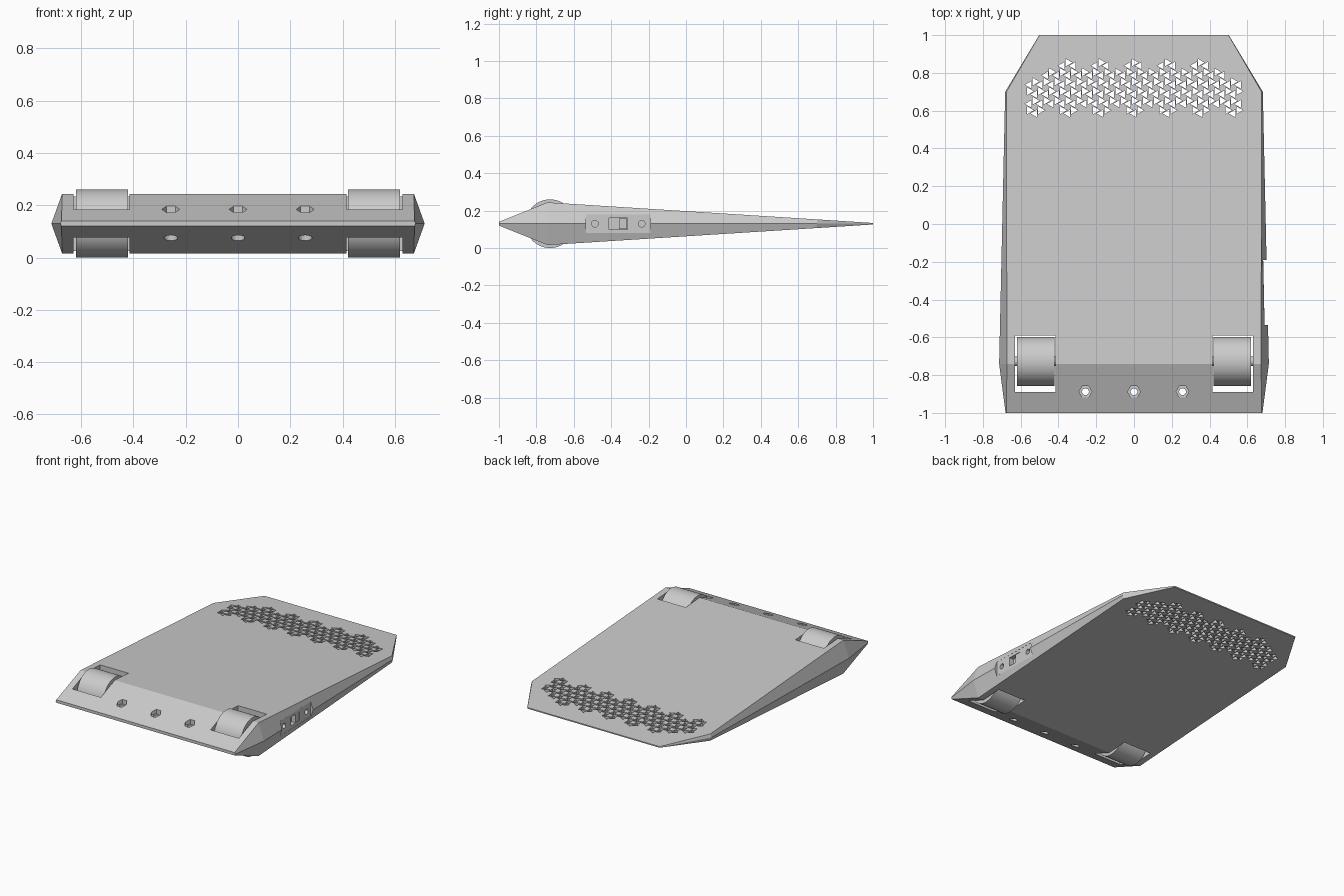
import bpy, bmesh, math
from mathutils import Matrix

old = bpy.data.objects.get("Cube")
if old:
    bpy.data.objects.remove(old, do_unlink=True)

MID = 0.13          # height of the widest line of the hull
TILT = 0.0236       # taper angle of the hull sides

grey = bpy.data.materials.new("light grey plastic")
grey.use_nodes = True
tone = (0.6, 0.6, 0.6, 1)
grey.diffuse_color = tone
grey.node_tree.nodes["Principled BSDF"].inputs["Base Color"].default_value = tone


def finish(name, bm):
    bmesh.ops.recalc_face_normals(bm, faces=bm.faces)
    mesh = bpy.data.meshes.new(name)
    bm.to_mesh(mesh)
    bm.free()
    mesh.materials.append(grey)
    obj = bpy.data.objects.new(name, mesh)
    bpy.context.collection.objects.link(obj)
    return obj


def add_box(bm, centre, size, turn=0):
    m = (Matrix.Translation(centre) @ Matrix.Rotation(turn, 4, 'Z')
         @ Matrix.Diagonal((*size, 1)))
    bmesh.ops.create_cube(bm, size=1, matrix=m)


def add_prism(bm, centre, radius, length, sides, axis='Z', spin=0):
    m = Matrix.Translation(centre)
    if axis == 'X':
        m = m @ Matrix.Rotation(math.pi / 2, 4, 'Y')
    m = m @ Matrix.Rotation(spin, 4, 'Z')
    bmesh.ops.create_cone(bm, cap_ends=True, segments=sides, radius1=radius,
                          radius2=radius, depth=length, matrix=m)


def combine(target, tool, operation='DIFFERENCE'):
    mod = target.modifiers.new("cut", 'BOOLEAN')
    mod.operation, mod.solver, mod.object = operation, 'EXACT', tool
    bpy.ops.object.select_all(action='DESELECT')
    bpy.context.view_layer.objects.active = target
    target.select_set(True)
    bpy.ops.object.modifier_apply(modifier=mod.name)
    bpy.data.objects.remove(tool, do_unlink=True)


def smooth(obj):
    bpy.ops.object.select_all(action='DESELECT')
    bpy.context.view_layer.objects.active = obj
    obj.select_set(True)
    bpy.ops.object.shade_smooth_by_angle(angle=math.radians(25))


# Hull: hexagonal sections lofted front to back (y, half height, top x, middle x)
stations = [(-1, .01, .675, .68), (-.74, .114, .673, .714),
            (.7, .0231, .675, .682), (1, .004, .5, .502)]
bm = bmesh.new()
rings = []
for y, h, top, mid in stations:
    section = [(top, h), (mid, 0), (top, -h), (-top, -h), (-mid, 0), (-top, h)]
    rings.append([bm.verts.new((x, y, MID + z)) for x, z in section])
for a, b in zip(rings, rings[1:]):
    for i in range(6):
        j = (i + 1) % 6
        bm.faces.new((a[i], a[j], b[j], b[i]))
bm.faces.new(rings[0])
bm.faces.new(rings[-1])
hull = finish("hull", bm)

# Wheel wells through the hull
bm = bmesh.new()
for s in (-1, 1):
    add_box(bm, (s * .5225, -.74, MID), (.215, .3, .6))
combine(hull, finish("wheel_well_cutter", bm))

# Vent grille: honeycomb cells, each split into six triangular holes
cell = .0583
bm = bmesh.new()
for col in range(-6, 7):
    rows = (-.5, .5) if col % 2 else (-1, 0, 1)
    if abs(col) == 6:
        rows = (-1, 0)
    for row in rows:
        cx, cy = col * cell * 1.5, .72 + row * cell * math.sqrt(3)
        for k in range(6):
            a = math.radians(30 + 60 * k)
            d = cell / math.sqrt(3)
            add_prism(bm, (cx + d * math.cos(a), cy + d * math.sin(a), MID),
                      .0235, .3, 3, spin=a + math.pi - math.pi / 2
                      + math.pi / 2)
combine(hull, finish("vent_cutter", bm))

# Bolt holes: hexagonal nut pocket above, round recess below, bore through
for name, radius, z, length, sides in (("nut_cutter", .034, .25, .17, 6),
                                       ("bolt_head_cutter", .026, .01, .17, 24),
                                       ("bore_cutter", .018, MID, .5, 24)):
    bm = bmesh.new()
    for x in (-.257, 0, .257):
        add_prism(bm, (x, -.888, z), radius, length, sides, spin=math.pi / 6)
    combine(hull, finish(name, bm))

# Switch panel set in the left side
PX, PY = .686, -.362
bm = bmesh.new()
add_box(bm, (PX + .05, PY, MID), (.1, .345, .101), TILT)
combine(hull, finish("panel_cutter", bm))
bm = bmesh.new()
add_box(bm, (PX - .018, PY, MID), (.038, .345, .1), TILT)
combine(hull, finish("switch_panel", bm), 'UNION')
bm = bmesh.new()
add_box(bm, (PX, PY, MID), (.06, .1, .06), TILT)
for s in (-1, 1):
    add_prism(bm, (PX, PY + s * .125, MID), .018, .06, 24, 'X')
combine(hull, finish("switch_hole_cutter", bm))
bm = bmesh.new()
add_box(bm, (PX - .017, PY + .025, MID), (.03, .042, .058), TILT)
finish("switch_slider", bm)

# Wheels and their axles
for side, s in (("left", 1), ("right", -1)):
    bm = bmesh.new()
    add_prism(bm, (s * .52, -.727, MID), .13, .2, 72, 'X')
    smooth(finish(side + "_wheel", bm))
    bm = bmesh.new()
    add_prism(bm, (s * .5225, -.727, MID), .025, .23, 24, 'X')
    smooth(finish(side + "_axle", bm))
